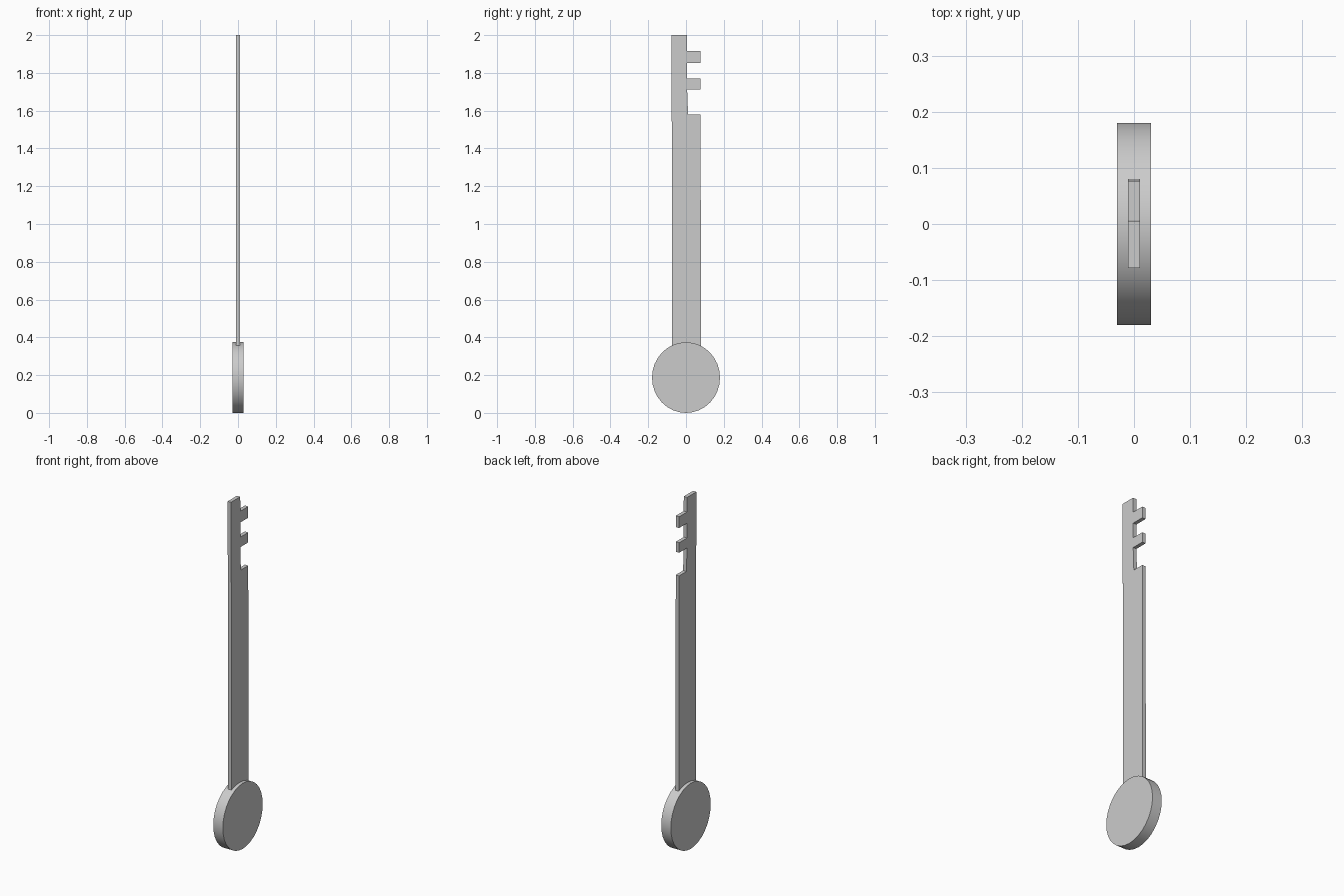
import bpy, bmesh, math

if "Cube" in bpy.data.objects:
    bpy.data.objects.remove(bpy.data.objects["Cube"])


def extruded_profile(name, points, half_thickness):
    """Extrude a closed (y, z) outline symmetrically along x."""
    bm = bmesh.new()
    face = bm.faces.new([bm.verts.new((-half_thickness, y, z)) for y, z in points])
    result = bmesh.ops.extrude_face_region(bm, geom=[face])
    verts = [g for g in result["geom"] if isinstance(g, bmesh.types.BMVert)]
    bmesh.ops.translate(bm, verts=verts, vec=(2 * half_thickness, 0, 0))
    bmesh.ops.recalc_face_normals(bm, faces=bm.faces)
    mesh = bpy.data.meshes.new(name)
    bm.to_mesh(mesh)
    bm.free()
    obj = bpy.data.objects.new(name, mesh)
    bpy.context.collection.objects.link(obj)
    return obj


# Round handle: slightly oval disc facing sideways
SIDES = 32
handle_outline = [(0.18 * math.sin(2 * math.pi * i / SIDES),
                   0.187 - 0.187 * math.cos(2 * math.pi * i / SIDES))
                  for i in range(SIDES)]
handle = extruded_profile("key_handle", handle_outline, 0.03)
for poly in handle.data.polygons:
    poly.use_smooth = len(poly.vertices) == 4
handle.data.set_sharp_from_angle(angle=math.radians(30))

# Flat blade: shaft, shoulder, two teeth and the narrow tip
blade_outline = [(-0.073, 0.33), (0.080, 0.33), (0.077, 1.58), (0.011, 1.58)]
for low, high in ((1.712, 1.769), (1.853, 1.917)):
    blade_outline += [(0.006, low), (0.077, low), (0.077, high), (0.006, high)]
blade_outline += [(0.005, 2.0), (-0.078, 2.0), (-0.077, 1.543), (-0.073, 1.543)]
extruded_profile("key_blade", blade_outline, 0.0105)
